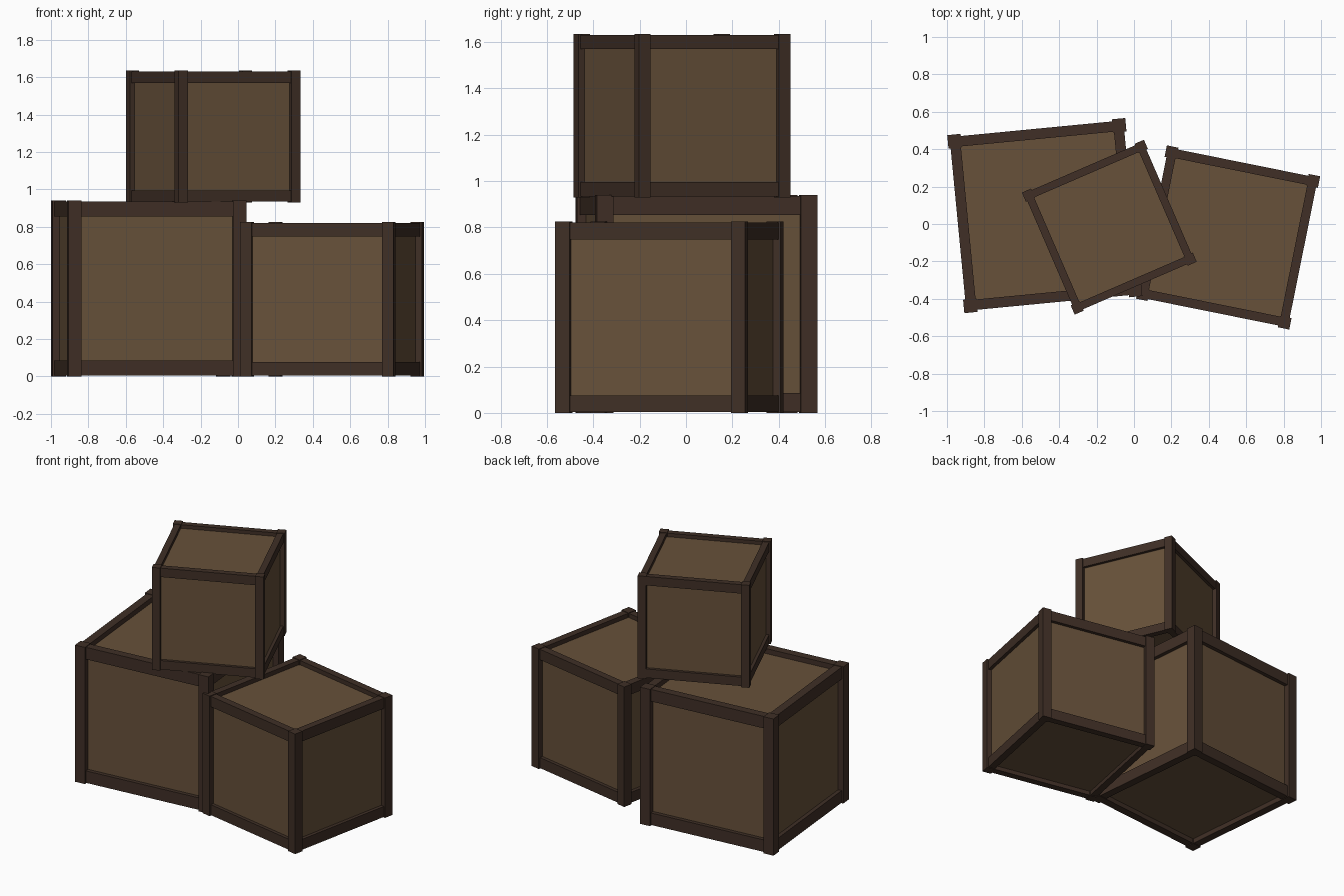
import bpy
from math import radians
from mathutils import Matrix, Vector

cube = bpy.data.objects.get("Cube")
if cube:
    bpy.data.objects.remove(cube, do_unlink=True)


def material(name, rgb):
    mat = bpy.data.materials.new(name)
    mat.use_nodes = True
    mat.diffuse_color = (*rgb, 1)
    mat.node_tree.nodes["Principled BSDF"].inputs["Base Color"].default_value = (*rgb, 1)
    return mat


PANEL = material("panel brown", (0.135, 0.082, 0.042))
FRAME = material("frame dark brown", (0.050, 0.028, 0.019))


def box(name, centre, size, mat, place):
    """Axis-aligned box in crate space, moved to its place in the stack."""
    bpy.ops.mesh.primitive_cube_add(size=1)
    obj = bpy.context.object
    obj.name = name
    obj.data.transform(Matrix.Translation(Vector(centre)) @ Matrix.Diagonal((*size, 1)))
    obj.matrix_world = place
    obj.data.materials.append(mat)


def crate(name, x, y, base, width, height, turn):
    place = Matrix.Translation((x, y, base)) @ Matrix.Rotation(radians(turn), 4, "Z")
    half = width / 2
    post = 0.075 * width
    step = 0.012 * width          # rails sit slightly behind the posts
    depth = 0.04 * width          # panels sit deeper than the rails
    rail_w = 0.058 * width
    rail_h = 0.086 * width
    lip = 0.004

    # Recessed box body
    inner = width - 2 * depth
    box(name + "_panels", (0, 0, height / 2),
        (inner, inner, height - 2 * depth), PANEL, place)

    # Corner posts
    for sx in (-1, 1):
        for sy in (-1, 1):
            offset = half - post / 2
            box(name + "_post", (sx * offset, sy * offset, height / 2),
                (post, post, height), FRAME, place)

    # Top and bottom rails
    length = width - 2 * post
    offset = half - step - rail_w / 2
    for z in (lip + rail_h / 2, height - lip - rail_h / 2):
        for side in (-1, 1):
            box(name + "_rail", (0, side * offset, z),
                (length, rail_w, rail_h), FRAME, place)
            box(name + "_rail", (side * offset, 0, z),
                (rail_w, length, rail_h), FRAME, place)


crate("large_crate", -0.477, 0.045, 0, 0.956, 0.94, 5.5)
crate("medium_crate", 0.503, -0.072, 0, 0.836, 0.825, -11.4)
crate("small_crate", -0.132, -0.017, 0.93, 0.711, 0.705, 23.4)
